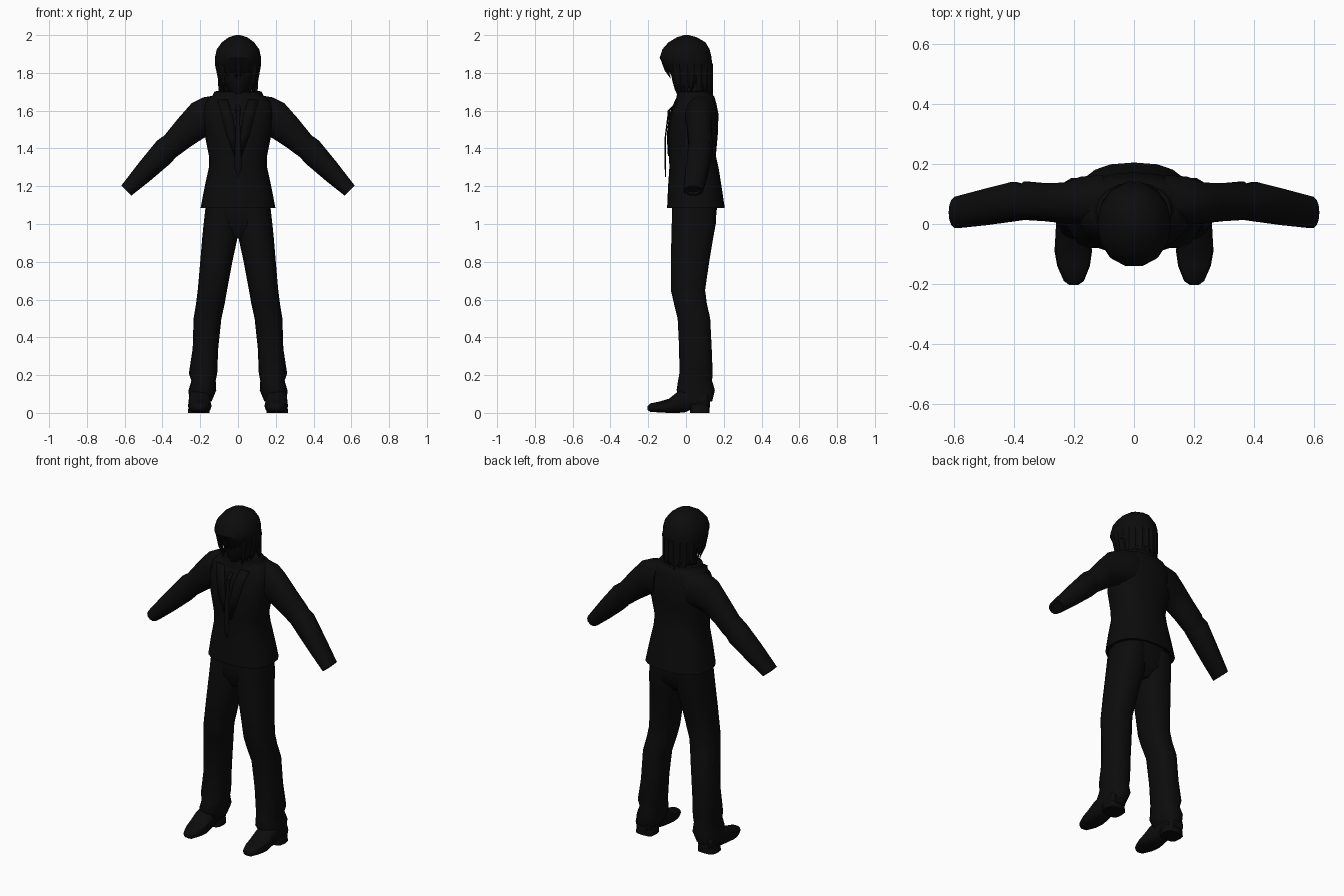
import bpy, bmesh, math, random
from mathutils import Vector

random.seed(4)


def material(name, value):
    m = bpy.data.materials.new(name)
    m.diffuse_color = (value, value, value, 1)
    return m


BLACK = material("black cloth", 0.0035)


def finish(name, bm, mirror=False, angle=40):
    bmesh.ops.recalc_face_normals(bm, faces=bm.faces)
    me = bpy.data.meshes.new(name)
    bm.to_mesh(me)
    bm.free()
    me.materials.append(BLACK)
    ob = bpy.data.objects.new(name, me)
    bpy.context.collection.objects.link(ob)
    bpy.ops.object.select_all(action='DESELECT')
    ob.select_set(True)
    bpy.context.view_layer.objects.active = ob
    bpy.ops.object.shade_smooth_by_angle(angle=math.radians(angle))
    if mirror:
        ob.modifiers.new("mirror", 'MIRROR').use_mirror_merge = False
    return ob


def loft(name, rings, n=14, power=2.2, mirror=False, caps=True):
    """Each ring is (centre, half axis u, half axis v)."""
    bm = bmesh.new()
    loops = []
    for c, u, v in rings:
        loop = []
        for i in range(n):
            a = 2 * math.pi * i / n
            s, t = [math.copysign(abs(k) ** (2 / power), k) for k in (math.cos(a), math.sin(a))]
            loop.append(bm.verts.new(c + u * s + v * t))
        loops.append(loop)
    for a, b in zip(loops, loops[1:]):
        for i in range(n):
            j = (i + 1) % n
            bm.faces.new((a[i], a[j], b[j], b[i]))
    if caps:
        bm.faces.new(loops[0])
        bm.faces.new(loops[-1])
    return finish(name, bm, mirror)


def span(xa, za, xb, zb, y0, y1):
    """Ring across two points in the xz plane with a depth range."""
    return (Vector(((xa + xb) / 2, (y0 + y1) / 2, (za + zb) / 2)),
            Vector(((xb - xa) / 2, 0, (zb - za) / 2)), Vector((0, (y1 - y0) / 2, 0)))


def level(z, x0, x1, y0, y1):
    return span(x0, z, x1, z, y0, y1)


def body(z, w, y0, y1):
    return level(z, -w, w, y0, y1)


def upright(y, x0, x1, z0, z1):
    return (Vector(((x0 + x1) / 2, y, (z0 + z1) / 2)),
            Vector(((x1 - x0) / 2, 0, 0)), Vector((0, 0, (z1 - z0) / 2)))


# Jacket body with a hollow hem
loft("jacket", [body(*r) for r in (
    (1.12, .165, -.07, .165), (1.085, .185, -.09, .19), (1.085, .198, -.10, .205),
    (1.20, .176, -.095, .188), (1.30, .154, -.088, .172), (1.36, .154, -.09, .158),
    (1.47, .176, -.096, .168), (1.58, .188, -.085, .172), (1.64, .180, -.058, .160),
    (1.675, .145, -.045, .15), (1.70, .09, -.03, .12))], n=20, power=2.5)

# Sleeves with recessed cuffs
loft("sleeve", [span(*r) for r in (
    (.10, 1.685, .11, 1.47, .0, .165), (.185, 1.67, .165, 1.465, -.005, .16),
    (.245, 1.64, .205, 1.44, .0, .14), (.32, 1.555, .265, 1.40, .008, .137),
    (.39, 1.468, .33, 1.352, .012, .143), (.40, 1.462, .345, 1.335, .012, .134),
    (.43, 1.44, .37, 1.31, .008, .142), (.52, 1.33, .47, 1.225, -.005, .118),
    (.618, 1.203, .565, 1.15, -.015, .092), (.607, 1.193, .573, 1.158, 0, .078),
    (.595, 1.205, .56, 1.17, 0, .078))], mirror=True)

# Standing collar and neck
loft("collar", [body(*r) for r in (
    (1.65, .15, -.055, .152), (1.70, .125, -.045, .135), (1.705, .11, -.035, .12),
    (1.66, .11, -.03, .12))], n=16, caps=False)
loft("neck", [body(1.62, .065, -.03, .1), body(1.78, .052, -.03, .075)], n=12)

# Lapels: thin bands running down both front edges
bm = bmesh.new()
edge = ((1.66, .055, .11, -.056), (1.58, .03, .09, -.09), (1.47, .014, .06, -.102),
        (1.36, .008, .02, -.096))
rows = [[bm.verts.new((x, y + (.006 if x == b else 0), z)) for x in (a, b)]
        for z, a, b, y in edge]
for p, q in zip(rows, rows[1:]):
    bm.faces.new((p[0], p[1], q[1], q[0]))
lapel = finish("lapel", bm, mirror=True)
lapel.modifiers.new("thickness", 'SOLIDIFY').thickness = 0.006

# Hanging necktie
loft("necktie", [body(*r) for r in (
    (1.63, .010, -.066, -.056), (1.60, .014, -.098, -.084), (1.57, .010, -.099, -.091),
    (1.46, .014, -.113, -.106), (1.30, .019, -.113, -.107), (1.25, .003, -.111, -.106))],
     n=8)

# Trousers: hips and legs
loft("hips", [body(*r) for r in (
    (1.16, .15, -.065, .15), (1.08, .172, -.076, .165), (.99, .16, -.07, .155),
    (.925, .07, -.035, .10))], n=18, power=2.5)
loft("trouser_leg", [level(*r) for r in (
    (1.09, .0, .172, -.075, .165), (1.0, -.002, .182, -.078, .16), (.92, .004, .19, -.08, .145),
    (.80, .03, .2, -.082, .125), (.65, .058, .213, -.082, .103), (.58, .07, .222, -.066, .112),
    (.50, .088, .235, -.046, .13), (.34, .105, .24, -.038, .138), (.21, .11, .26, -.037, .143),
    (.17, .118, .247, -.044, .14), (.12, .115, .262, -.052, .155), (.06, .14, .258, -.03, .14),
    (.08, .155, .245, -.02, .125))], n=14, power=2.4, mirror=True)

# Shoes with separate heels
loft("shoe", [upright(*r) for r in (
    (-.204, .188, .214, .015, .035), (-.19, .167, .234, .006, .05),
    (-.14, .147, .256, .002, .06), (-.09, .14, .265, .0, .075), (-.04, .145, .262, .0, .115),
    (.0, .15, .26, .004, .13), (.03, .153, .258, .02, .13), (.11, .153, .262, .02, .11),
    (.128, .175, .245, .03, .09))], n=12, power=2.6, mirror=True)
loft("heel", [level(*r) for r in (
    (.0, .15, .266, .02, .125), (.045, .155, .26, .02, .125))], n=12, power=3.5, mirror=True)

# Head: face below a rounded cap of hair
loft("face", [body(*r) for r in (
    (1.69, .025, -.05, .01), (1.71, .05, -.06, .05), (1.76, .078, -.075, .08),
    (1.83, .09, -.085, .1), (1.93, .08, -.07, .09))], n=14)
loft("hair_cap", [body(*r) for r in (
    (1.80, .09, -.07, .11), (1.80, .112, -.085, .136), (1.84, .121, -.122, .141),
    (1.88, .123, -.143, .139), (1.925, .112, -.128, .128), (1.962, .085, -.095, .105),
    (1.988, .05, -.05, .06), (2.0, .012, -.012, .015))], n=14, power=2.1)

# Hair locks: flat tapering spikes around the hairline
bm = bmesh.new()


def lock(angle, top, tip, width, r_top, r_tip):
    c, s = math.cos(angle), math.sin(angle)
    out, side = Vector((c, s, 0)), Vector((-s, c, 0))

    def spot(z, r):
        return Vector((c * r * .87, s * r + .005, z))
    mid = (top * .45 + tip * .55)
    r_mid = r_top * .6 + r_tip * .4
    quads = []
    for z, r, w, t in ((top, r_top, width, .012), (mid, r_mid, width * .8, .009)):
        p = spot(z, r)
        quads.append([bm.verts.new(p + d) for d in (side * w, out * t, -side * w, -out * t)])
    end = bm.verts.new(spot(tip, r_tip) + side * random.uniform(-.012, .012))
    for i in range(4):
        j = (i + 1) % 4
        bm.faces.new((quads[0][i], quads[0][j], quads[1][j], quads[1][i]))
        bm.faces.new((quads[1][i], quads[1][j], end))
    bm.faces.new(quads[0])


for i in range(22):
    a = 2 * math.pi * i / 22
    back = math.sin(a)
    if back < -.6:       # fringe
        lock(a, 1.87, random.uniform(1.765, 1.80), .024, .128, .085)
    elif back < .35:     # sides
        lock(a, 1.85, random.uniform(1.67, 1.71), .026, .128, .088)
    else:                # nape
        lock(a, 1.85, random.uniform(1.64, 1.69), .028, .128, .125 + .012 * back)
        lock(a + .14, 1.80, random.uniform(1.62, 1.68), .024, .112, .13)
finish("hair_locks", bm)
